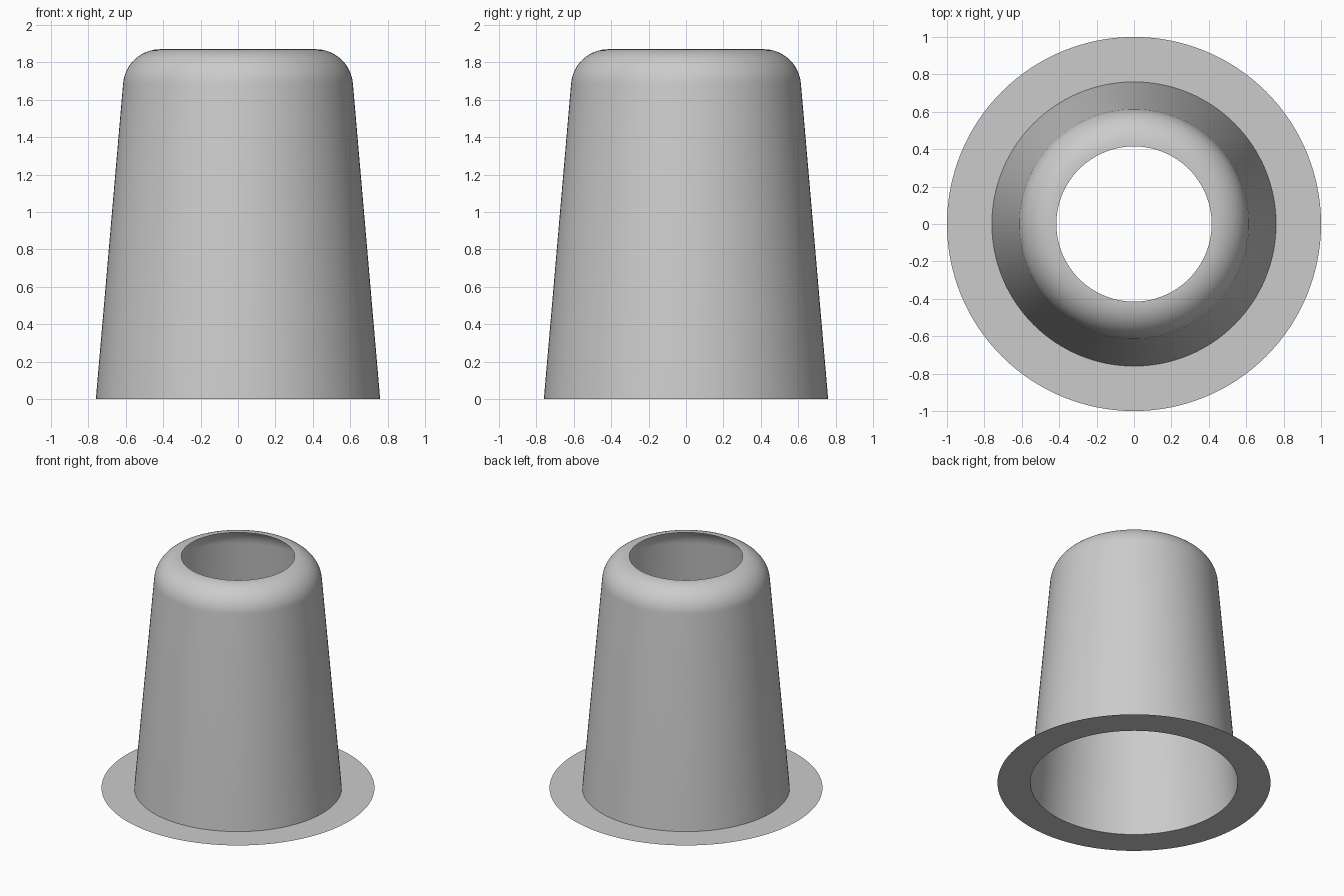
import bpy
import bmesh
from math import cos, sin, radians, tau

cube = bpy.data.objects.get("Cube")
if cube:
    bpy.data.objects.remove(cube, do_unlink=True)

SEGMENTS = 128

# One plain grey for the whole sleeve
grey = bpy.data.materials.new("plain_grey")
grey.use_nodes = True
colour = (0.6, 0.6, 0.6, 1)
grey.diffuse_color = colour
grey.node_tree.nodes["Principled BSDF"].inputs["Base Color"].default_value = colour


def revolve(name, profile):
    """Turn an open (radius, height) profile around z, outer side facing out."""
    bm = bmesh.new()
    rings = []
    for r, z in profile:
        rings.append([bm.verts.new((r * cos(tau * i / SEGMENTS), r * sin(tau * i / SEGMENTS), z))
                      for i in range(SEGMENTS)])
    for low, high in zip(rings, rings[1:]):
        for i in range(SEGMENTS):
            j = (i + 1) % SEGMENTS
            bm.faces.new((low[i], low[j], high[j], high[i]))
    mesh = bpy.data.meshes.new(name)
    bm.to_mesh(mesh)
    bm.free()
    mesh.materials.append(grey)
    obj = bpy.data.objects.new(name, mesh)
    bpy.context.collection.objects.link(obj)
    bpy.ops.object.select_all(action="DESELECT")
    obj.select_set(True)
    bpy.context.view_layer.objects.active = obj
    bpy.ops.object.shade_smooth_by_angle(angle=radians(30))
    return obj


# Flat flange, tapered wall, then a rounded shoulder ending at the open top
hole_radius, fillet, top = 0.415, 0.2, 1.87
shoulder = []
for k in range(17):
    a = radians(5 + 85 * k / 16)
    shoulder.append((hole_radius + fillet * cos(a), top - fillet + fillet * sin(a)))

revolve("flanged_sleeve", [(1, 0), (0.76, 0)] + shoulder)
